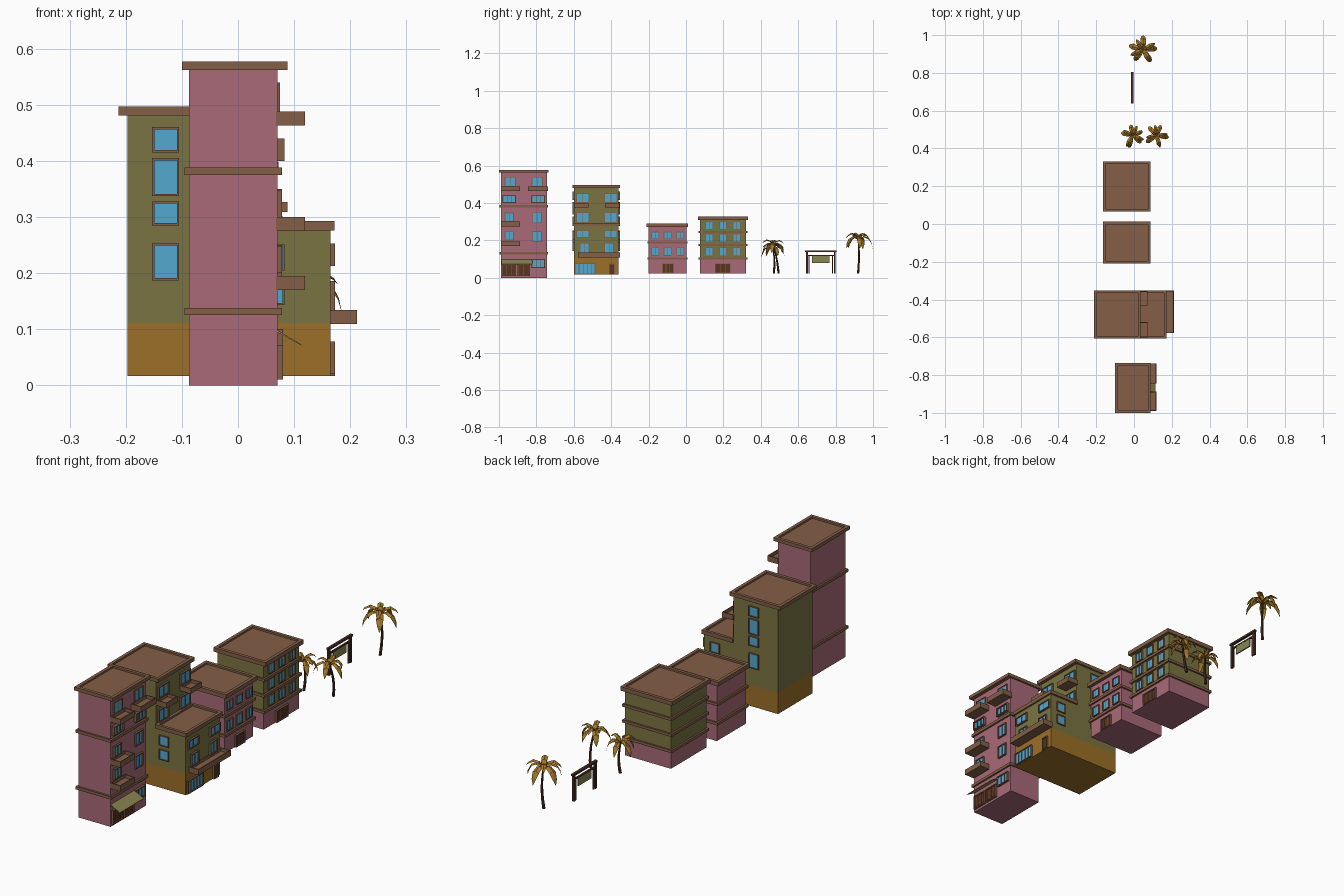
import bpy, bmesh, math, random
from mathutils import Vector

if "Cube" in bpy.data.objects:
    bpy.data.objects.remove(bpy.data.objects["Cube"])

random.seed(4)


def lin(h):
    f = lambda c: c / 12.92 if c < 0.04045 else ((c + 0.055) / 1.055) ** 2.4
    return [f(int(h[i:i + 2], 16) / 255) for i in (0, 2, 4)] + [1]


COLOURS = dict(pink="a96a78", olive="7a7442", gold="9c7028", brown="835f47", wood="5a3522",
               glass="55a8d0", leaf="a5782a", bark="4a2f24", sign="8a8650")
MATS = {}
for n, h in COLOURS.items():
    MATS[n] = bpy.data.materials.new(n)
    MATS[n].diffuse_color = lin(h)

parts = {}


def part(name, mat):
    return parts.setdefault((name, mat), bmesh.new())


def box(name, mat, x0, x1, y0, y1, z0, z1, rim=0, depth=0):
    """Box from its limits; with rim, the top is inset and pushed down into a tray."""
    bm = part(name, mat)
    vs = bmesh.ops.create_cube(bm, size=1)["verts"]
    for v in vs:
        v.co = (x1 if v.co.x > 0 else x0, y1 if v.co.y > 0 else y0, z1 if v.co.z > 0 else z0)
    if rim:
        top = [f for f in {f for v in vs for f in v.link_faces} if all(v.co.z > z1 - 1e-5 for v in f.verts)]
        bmesh.ops.inset_region(bm, faces=top, thickness=rim)
        ext = bmesh.ops.extrude_face_region(bm, geom=top)["geom"]
        bmesh.ops.delete(bm, geom=top, context='FACES_ONLY')
        for v in ext:
            if isinstance(v, bmesh.types.BMVert):
                v.co.z -= depth


def wall_box(name, mat, face, n, out, u0, u1, z0, z1):
    """Box on a wall: face 'x' is the street side, '+' and '-' are the y sides."""
    if face == 'x':
        box(name, mat, n - 0.002, n + out, u0, u1, z0, z1)
    else:
        s = 1 if face == '+' else -1
        a, b = sorted((n - s * 0.002, n + s * out))
        box(name, mat, u0, u1, a, b, z0, z1)


def window(b, face, n, u0, u1, z0, z1, out=0.008, bars=1, t=0.004, infill="glass"):
    fr, mat = b + "_window_frames", "brown"
    if infill == "wood":
        fr = b + "_door_frames"
    wall_box(b + ("_glass" if infill == "glass" else "_doors"), infill, face, n, out * 0.5, u0 + t, u1 - t, z0 + t, z1 - t)
    wall_box(fr, mat, face, n, out, u0, u1, z1 - t, z1)
    wall_box(fr, mat, face, n, out, u0, u1, z0, z0 + t)
    wall_box(fr, mat, face, n, out, u0, u0 + t, z0 + t, z1 - t)
    wall_box(fr, mat, face, n, out, u1 - t, u1, z0 + t, z1 - t)
    for i in range(bars):
        m = u0 + (u1 - u0) * (i + 1) / (bars + 1)
        wall_box(fr, mat, face, n, out * 0.8, m - 0.0015, m + 0.0015, z0 + t, z1 - t)


def balcony(b, x0, x1, y0, y1, z0, z1):
    box(b + "_balconies", "brown", x0, x1, y0, y1, z0, z1, 0.006, 0.014)


# pink corner tower
b = "pink_tower"
box(b + "_walls", "pink", -0.087, 0.07, -0.988, -0.743, 0, 0.562)
box(b + "_roof", "brown", -0.1, 0.088, -1.0, -0.735, 0.562, 0.577, 0.02, 0.008)
for z in (0.125, 0.375):
    box(b + "_bands", "brown", -0.095, 0.078, -0.996, -0.737, z, z + 0.013)
for y0, y1 in ((-0.97, -0.91), (-0.825, -0.765)):
    window(b, 'x', 0.07, y0, y1, 0.488, 0.54, 0.005)
for y0, y1 in ((-0.98, -0.91), (-0.825, -0.755)):
    window(b, 'x', 0.07, y0, y1, 0.4, 0.44, 0.013, 2)
for z in (0.2, 0.3):
    window(b, 'x', 0.07, -0.97, -0.92, z, z + 0.048)
    window(b, 'x', 0.07, -0.822, -0.77, z - 0.008, z + 0.05)
for y0, y1, z in ((-0.99, -0.888, 0.463), (-0.845, -0.738, 0.463), (-0.99, -0.888, 0.275), (-0.99, -0.888, 0.17)):
    balcony(b, 0.068, 0.119, y0, y1, z, z + 0.025)
window(b, 'x', 0.07, -0.825, -0.755, 0.053, 0.1, 0.01, 2)
window(b, 'x', 0.07, -0.982, -0.91, 0.01, 0.072, 0.01, 2, infill="wood")
window(b, 'x', 0.07, -0.9, -0.835, 0.01, 0.072, 0.01, 1, infill="wood")
# sloping shop awning
bm = part(b + "_awning", "sign")
prof = [(0.069, 0.099), (0.113, 0.073), (0.113, 0.071), (0.069, 0.095)]
f = bm.faces.new([bm.verts.new((x, -0.987, z)) for x, z in prof])
ext = bmesh.ops.extrude_face_region(bm, geom=[f])["geom"]
bmesh.ops.translate(bm, vec=(0, 0.167, 0), verts=[v for v in ext if isinstance(v, bmesh.types.BMVert)])

# olive building: tall rear block, lower street block, shared gold ground floor
b = "olive_block"
box(b + "_ground_floor", "gold", -0.197, 0.165, -0.6, -0.36, 0.017, 0.11)
box(b + "_tall_walls", "olive", -0.197, 0.02, -0.6, -0.36, 0.11, 0.482)
box(b + "_low_walls", "olive", 0.02, 0.165, -0.6, -0.36, 0.11, 0.277)
box(b + "_tall_roof", "brown", -0.213, 0.035, -0.607, -0.352, 0.481, 0.497, 0.02, 0.008)
box(b + "_low_roof", "brown", 0.02, 0.172, -0.607, -0.352, 0.276, 0.293, 0.018, 0.008)
for z0, z1 in ((0.415, 0.46), (0.337, 0.405), (0.285, 0.328), (0.187, 0.253)):
    window(b, '-', -0.6, -0.153, -0.105, z0, z1, 0.006, 0)
    window(b, '+', -0.36, -0.104, -0.056, z0, z1, 0.006, 0)
for z in (0.143, 0.205):
    window(b, '-', -0.6, 0.037, 0.083, z, z + 0.046, 0.006, 0)
    window(b, '+', -0.36, 0.087, 0.133, z, z + 0.046, 0.006, 0)
for y0, y1 in ((-0.587, -0.517), (-0.437, -0.367)):
    window(b, 'x', 0.02, y0, y1, 0.4, 0.452)
    window(b, 'x', 0.02, y0, y1, 0.295, 0.35)
    window(b, 'x', 0.165, y0, y1, 0.213, 0.253)
for y0, y1 in ((-0.6, -0.52), (-0.432, -0.355)):
    balcony(b, 0.018, 0.072, y0, y1, 0.375, 0.398)
for y0, y1 in ((-0.568, -0.517), (-0.437, -0.386)):
    window(b, 'x', 0.165, y0, y1, 0.132, 0.186)
balcony(b, 0.163, 0.212, -0.578, -0.353, 0.109, 0.134)
window(b, 'x', 0.165, -0.594, -0.485, 0.02, 0.078, 0.008, 4)
window(b, 'x', 0.165, -0.412, -0.38, 0.017, 0.075, 0.008, 0, infill="wood")


# two small houses sharing a plan
def house(b, y0, y1, bands, top, upper, rows, cols, door):
    x0, x1 = -0.152, 0.073
    box(b + "_ground_floor", "pink", x0, x1, y0, y1, 0.024, 0.105)
    box(b + "_upper_walls", upper, x0, x1, y0, y1, 0.105, top - 0.018)
    box(b + "_roof", "brown", x0 - 0.013, x1 + 0.015, y0 - 0.01, y1 + 0.01, top - 0.018, top, 0.02, 0.008)
    for z in bands:
        box(b + "_bands", "brown", x0 - 0.008, x1 + 0.008, y0 - 0.007, y1 + 0.007, z - 0.006, z + 0.006)
    for z0, z1 in rows:
        for c in cols:
            window(b, 'x', x1, c - 0.021, c + 0.021, z0, z1, 0.006)
    window(b, 'x', x1, door[0], door[1], 0.024, 0.077, 0.008, 2, infill="wood")


house("pink_house", -0.2, 0.002, (0.103, 0.188), 0.29, "pink", ((0.117, 0.163), (0.207, 0.247)),
      (-0.165, -0.098, -0.031), (-0.128, -0.065))
house("olive_house", 0.075, 0.322, (0.103, 0.175, 0.245), 0.327, "olive",
      ((0.115, 0.162), (0.189, 0.236), (0.258, 0.302)), (0.125, 0.198, 0.271), (0.155, 0.238))

# sign frame
for y in (0.641, 0.79):
    box("sign_frame_posts", "bark", -0.014, -0.004, y, y + 0.01, 0.024, 0.137)
for y in (0.655, 0.781):
    box("sign_frame_inner_posts", "bark", -0.012, -0.006, y, y + 0.005, 0.024, 0.116)
box("sign_frame_top_beam", "bark", -0.015, -0.003, 0.637, 0.805, 0.137, 0.146)
box("sign_frame_lower_beam", "bark", -0.013, -0.005, 0.651, 0.79, 0.116, 0.122)
box("sign_board", "sign", -0.012, -0.006, 0.675, 0.766, 0.08, 0.12)


# palms: tapered bent trunk and folded drooping leaves
def palm(name, base, crown, turn, size):
    bm = part(name + "_trunk", "bark")
    rings, n = [], 6
    base, crown = Vector(base), Vector(crown)
    for i in range(6):
        t = i / 5
        c = base.lerp(crown, t) + Vector((0.006, 0.004, 0)) * math.sin(math.pi * t)
        r = 0.007 - 0.003 * t
        rings.append([bm.verts.new(c + Vector((r * math.cos(k * math.tau / n), r * math.sin(k * math.tau / n), 0))) for k in range(n)])
    for a, c in zip(rings, rings[1:]):
        for k in range(n):
            bm.faces.new((a[k], a[(k + 1) % n], c[(k + 1) % n], c[k]))
    bm.faces.new(rings[0][::-1])
    bm.faces.new(rings[-1])
    bm = part(name + "_leaves", "leaf")
    low = [(0, 0, 0.005), (0.03, 0.016, 0.013), (0.056, 0.004, 0.015), (0.07, -0.022, 0.01), (0.076, -0.05, 0.001)]
    high = [(0, 0, 0.005), (0.018, 0.026, 0.012), (0.042, 0.034, 0.013), (0.064, 0.02, 0.008), (0.073, 0.006, 0.001)]
    for i in range(9):
        prof = low if i < 5 else high
        ang = turn + (i / 5 if i < 5 else (i - 4.6) / 4) * math.tau + random.uniform(-0.15, 0.15)
        d, s = Vector((math.cos(ang), math.sin(ang), 0)), Vector((-math.sin(ang), math.cos(ang), 0))
        k = size * random.uniform(0.85, 1.0)
        rows = []
        for r, z, w in prof:
            c = crown + d * r * k + Vector((0, 0, z * k))
            fold = Vector((0, 0, -w * 0.5 * k))
            rows.append([bm.verts.new(c + s * w * k + fold), bm.verts.new(c), bm.verts.new(c - s * w * k + fold)])
        for p, q in zip(rows, rows[1:]):
            for j in (0, 1):
                bm.faces.new((p[j], q[j], q[j + 1], p[j + 1]))


palm("palm_left", (-0.008, 0.47, 0.024), (-0.008, 0.467, 0.155), 0.5, 0.9)
palm("palm_right", (0.12, 0.495, 0.024), (0.12, 0.467, 0.175), 1.1, 0.9)
palm("palm_far", (0.05, 0.92, 0.024), (0.05, 0.922, 0.207), math.pi / 2 - 0.1, 1.08)

# make the objects
for (name, mat), bm in parts.items():
    bmesh.ops.recalc_face_normals(bm, faces=bm.faces)
    me = bpy.data.meshes.new(name)
    bm.to_mesh(me)
    bm.free()
    me.materials.append(MATS[mat])
    bpy.context.collection.objects.link(bpy.data.objects.new(name, me))

for m in bpy.data.materials:
    if m.users and not m.is_grease_pencil:
        m.use_nodes = True
        m.node_tree.nodes["Principled BSDF"].inputs["Base Color"].default_value = m.diffuse_color
